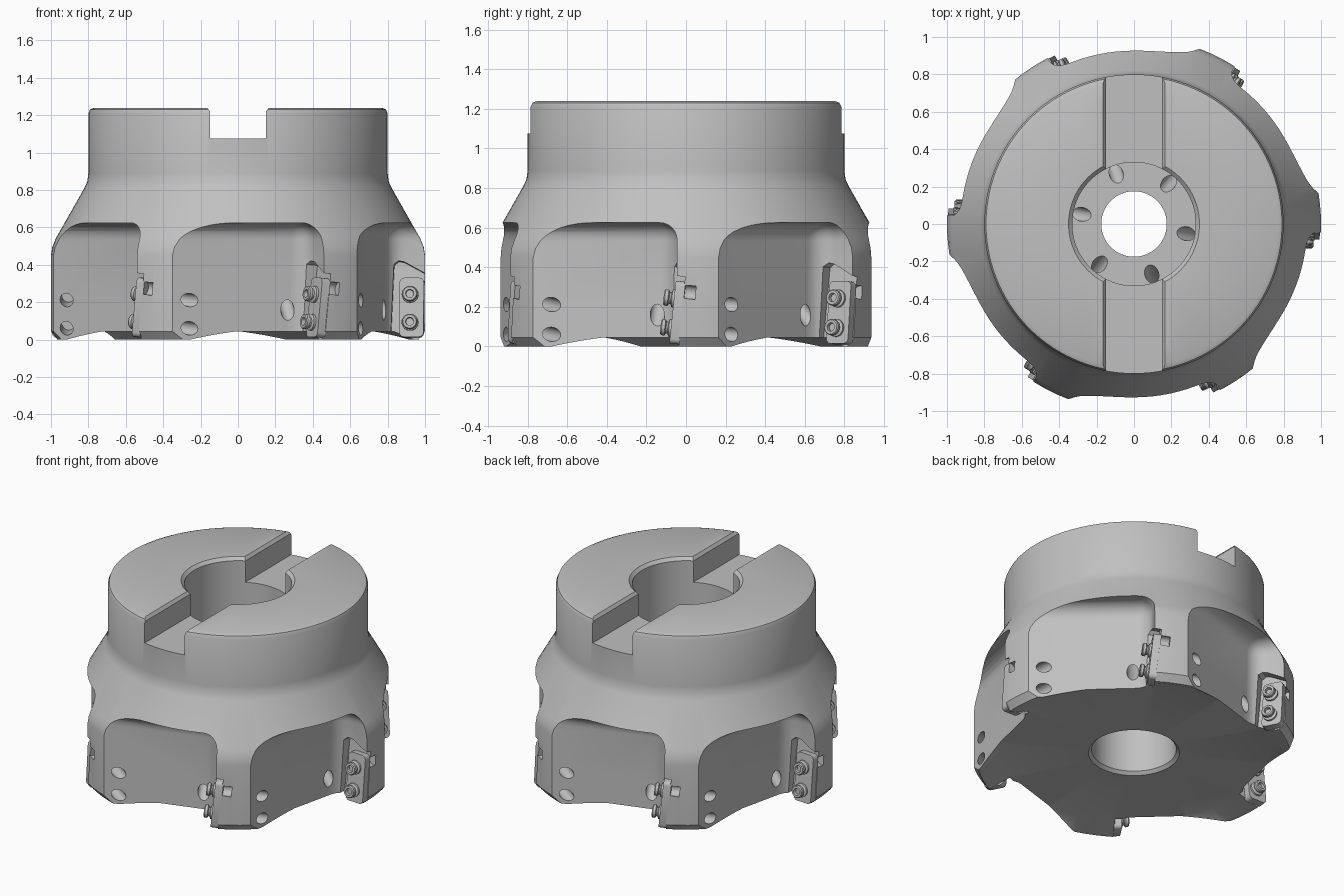
import bpy, bmesh, math
from mathutils import Matrix, Vector

cube = bpy.data.objects.get("Cube")
if cube:
    bpy.data.objects.remove(cube, do_unlink=True)

steel = bpy.data.materials.new("grey_steel")
GREY = (0.53, 0.53, 0.53, 1)
steel.diffuse_color = GREY
steel.use_nodes = True
for node in steel.node_tree.nodes:
    if node.type == 'BSDF_PRINCIPLED':
        node.inputs["Base Color"].default_value = GREY

FIRST = math.radians(-2.6)      # angle of the first seat wall
TEETH = 6


def finish(name, bm):
    bmesh.ops.recalc_face_normals(bm, faces=bm.faces)
    me = bpy.data.meshes.new(name)
    bm.to_mesh(me)
    bm.free()
    me.materials.append(steel)
    ob = bpy.data.objects.new(name, me)
    bpy.context.collection.objects.link(ob)
    return ob


def lathe(points, segs, closed):
    """Revolve (radius, z) points about z; closed joins the profile to itself."""
    bm = bmesh.new()
    vs = [bm.verts.new((r, 0, z)) for r, z in points]
    es = [bm.edges.new(p) for p in zip(vs, vs[1:])]
    if closed:
        es.append(bm.edges.new((vs[-1], vs[0])))
    bmesh.ops.spin(bm, geom=vs + es, cent=(0, 0, 0), axis=(0, 0, 1),
                   angle=math.tau, steps=segs, use_merge=True)
    bmesh.ops.remove_doubles(bm, verts=bm.verts, dist=1e-5)
    return bm


def prism(pts, z0, z1):
    bm = bmesh.new()
    low = bm.faces.new([bm.verts.new((x, y, z0)) for x, y in pts])
    ext = bmesh.ops.extrude_face_region(bm, geom=[low])
    top = [v for v in ext["geom"] if isinstance(v, bmesh.types.BMVert)]
    bmesh.ops.translate(bm, verts=top, vec=(0, 0, z1 - z0))
    bmesh.ops.recalc_face_normals(bm, faces=bm.faces)
    return bm


def box(x, y, z):
    return prism([(x[0], y[0]), (x[1], y[0]), (x[1], y[1]), (x[0], y[1])], *z)


def rod(a, b, r):
    bm = bmesh.new()
    a, b = Vector(a), Vector(b)
    bmesh.ops.create_cone(bm, cap_ends=True, segments=24, radius1=r, radius2=r,
                          depth=(b - a).length)
    rot = (b - a).to_track_quat('Z', 'Y').to_matrix().to_4x4()
    bm.transform(Matrix.Translation((a + b) / 2) @ rot)
    return bm


def ring(name, bm, start=0.0, tilt=Matrix()):
    """Repeat a part around the axis, once per tooth."""
    bm.transform(tilt)
    src = bpy.data.meshes.new("source")
    bm.to_mesh(src)
    bm.free()
    out = bmesh.new()
    for k in range(TEETH):
        m = Matrix.Rotation(start + k * math.tau / TEETH, 4, 'Z')
        src.transform(m)
        out.from_mesh(src)
        src.transform(m.inverted())
    bpy.data.meshes.remove(src)
    return finish(name, out)


def smooth(ob, angle=32):
    bpy.ops.object.select_all(action='DESELECT')
    ob.select_set(True)
    bpy.context.view_layer.objects.active = ob
    bpy.ops.object.shade_smooth_by_angle(angle=math.radians(angle))


# Body of revolution: bore, dished underside, flared skirt and neck
profile = [(0.26, 0.065), (0.28, 0.045), (0.83, 0.045), (0.945, 0.0), (0.965, 0.0),
           (1.0, 0.045), (1.0, 0.45), (0.993, 0.495), (0.975, 0.54),
           (0.822, 0.81), (0.806, 0.845), (0.8, 0.89), (0.8, 1.21),
           (0.791, 1.231), (0.77, 1.24), (0.35, 1.24), (0.33, 1.22),
           (0.33, 0.72), (0.175, 0.72), (0.175, 0.5), (0.26, 0.5)]
body = finish("cutter_body", lathe(profile, 120, True))

cutters = []

# Drive slot across the top, with chamfered lips
slot = prism([(-0.15, 1.075), (0.15, 1.075), (0.15, 1.22), (0.18, 1.26),
              (-0.18, 1.26), (-0.15, 1.22)], -1.2, 1.2)
slot.transform(Matrix.Rotation(math.pi / 2, 4, 'X'))
cutters.append(finish("slot_cutter", slot))

# Chip pockets: slanted flat floor, radial wall, rounded ceiling and corner
P, Q = Vector((-0.33, -0.93)), Vector((0.37, -0.715))
u = (Q - P).normalized()
n = Vector((u.y, -u.x))
wall = Vector((math.cos(math.radians(-62.6)), math.sin(math.radians(-62.6))))
pocket = prism([P - u * 0.3, Q, Q + wall * 0.6, P - u * 0.3 + n * 0.6], -0.2, 0.625)
corner = [v for v in pocket.verts if (v.co.xy - Q).length < 1e-4]
top_corner = max(corner, key=lambda v: v.co.z)
bmesh.ops.bevel(pocket, geom=list(top_corner.link_edges), offset=0.09,
                offset_type='OFFSET', segments=6, profile=0.5, affect='EDGES')
cutters.append(ring("pocket_cutter", pocket))

# Tooth frame: x radial, y into the tooth; inserts lean forward at the bottom
pivot = Matrix.Translation((0, 0, 0.2))
LEAN = pivot @ Matrix.Rotation(math.radians(-6), 4, 'X') @ pivot.inverted()

# Insert seats with a clipped upper outer corner
seat = prism([(0.81, -0.2), (1.15, -0.2), (1.15, 0.28), (1.0, 0.355),
              (0.89, 0.415), (0.86, 0.42), (0.835, 0.4)], -0.025, 0.2)
seat.transform(Matrix.Rotation(math.pi / 2, 4, 'X'))
cutters.append(ring("seat_cutter", seat, FIRST, LEAN))

# Screw holes through each tooth, plus the relief at the top of each seat
for z in (0.09, 0.24):
    cutters.append(ring("screw_hole_cutter", rod((0.905, -0.05, z), (0.905, 0.45, z), 0.036),
                        FIRST, LEAN))
cutters.append(ring("relief_cutter", rod((0.985, -0.05, 0.28), (0.985, 0.085, 0.28), 0.036),
                    FIRST, LEAN))

# Coolant channels from the bore shelf down to the pocket floors
cutters.append(ring("coolant_cutter", rod((0.22, 0, 0.79), (0.9, 0, 0.04), 0.037),
                    math.radians(-10.5)))

# Carve the body
bpy.context.view_layer.objects.active = body
for c in cutters:
    c.hide_render = True
    mod = body.modifiers.new(c.name, 'BOOLEAN')
    mod.operation = 'DIFFERENCE'
    mod.solver = 'EXACT'
    mod.object = c
    bpy.ops.object.modifier_apply(modifier=mod.name)
for c in cutters:
    bpy.data.objects.remove(c, do_unlink=True)
smooth(body)

# Cutting inserts
insert = box((0.865, 0.995), (-0.02, 0.03), (0.012, 0.33))
upright = [e for e in insert.edges if abs(e.verts[0].co.y - e.verts[1].co.y) > 0.02]
bmesh.ops.bevel(insert, geom=upright, offset=0.025, segments=3, profile=0.5, affect='EDGES')
smooth(ring("cutting_inserts", insert, FIRST, LEAN))

# Clamping screws: collar, neck and socketed head
screw_profile = [(0, 0), (0.045, 0), (0.045, 0.014), (0.03, 0.02), (0.03, 0.028),
                 (0.041, 0.034), (0.041, 0.05), (0.036, 0.056), (0.022, 0.056),
                 (0.02, 0.036), (0, 0.036)]
for label, z in (("lower", 0.09), ("upper", 0.24)):
    screw = lathe(screw_profile, 24, False)
    place = Matrix.Translation((0.922, -0.018, z)) @ Matrix.Rotation(math.pi / 2, 4, 'X')
    smooth(ring(label + "_screws", screw, FIRST, LEAN @ place))
